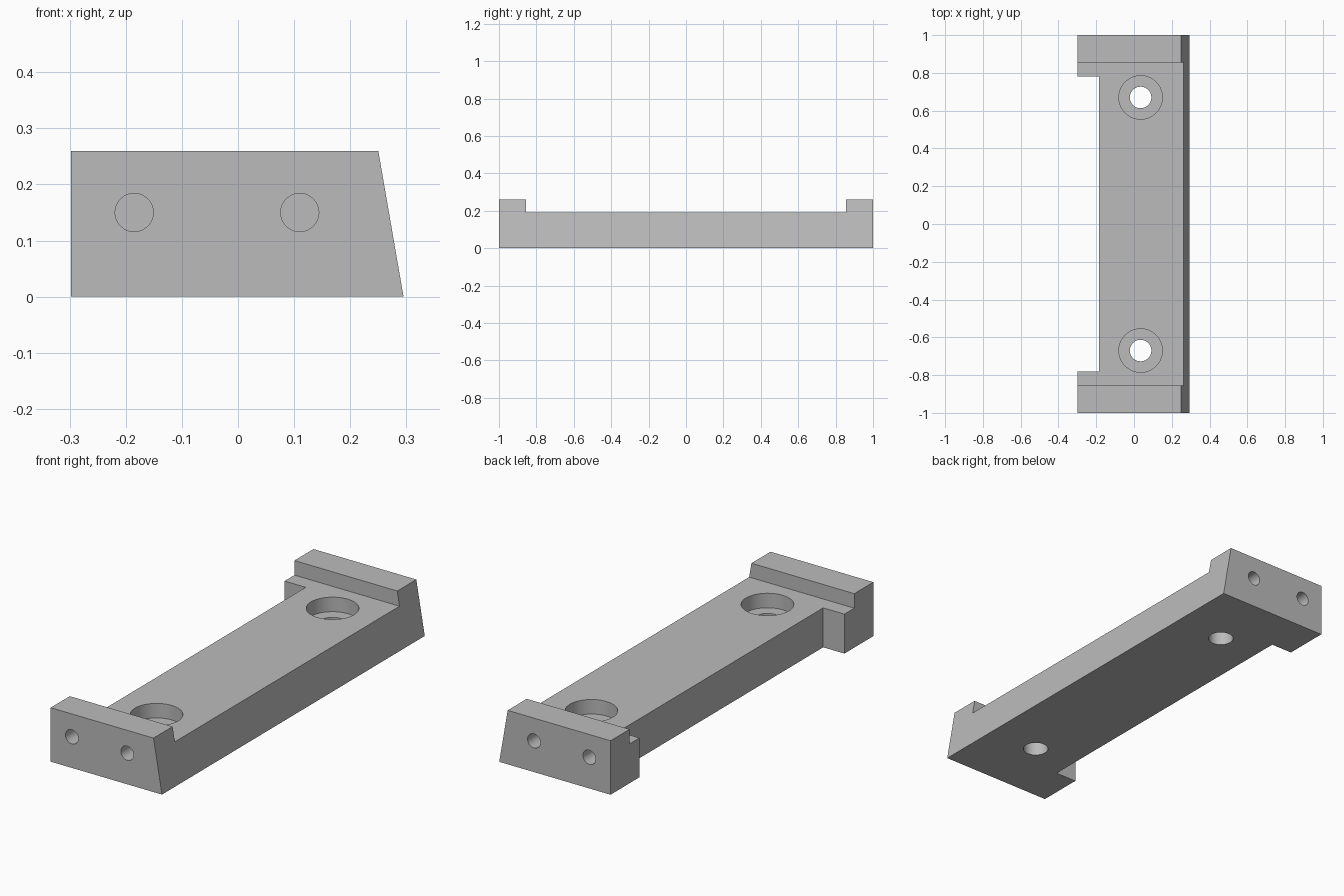
import bpy
import bmesh
from math import pi, radians
from mathutils import Matrix

if "Cube" in bpy.data.objects:
    bpy.data.objects.remove(bpy.data.objects["Cube"], do_unlink=True)

# Overall dimensions
HALF_LENGTH, HEIGHT, DECK = 1.0, 0.26, 0.19
LEFT, RIGHT_BASE, RIGHT_TOP = -0.298, 0.295, 0.25
NOTCH_X, NOTCH_Y, LIP_Y = -0.185, 0.78, 0.855
BOLT_X, BOLT_Y, SEAT_Z = 0.035, 0.67, 0.12
PIN_Z, PIN_DEPTH = 0.15, 0.2


def make_object(name, bm):
    bmesh.ops.recalc_face_normals(bm, faces=bm.faces)
    mesh = bpy.data.meshes.new(name)
    bm.to_mesh(mesh)
    bm.free()
    obj = bpy.data.objects.new(name, mesh)
    bpy.context.collection.objects.link(obj)
    return obj


def box(name, x, y, z):
    bm = bmesh.new()
    centre = [(a + b) / 2 for a, b in (x, y, z)]
    size = [b - a for a, b in (x, y, z)]
    bmesh.ops.create_cube(bm, size=1, matrix=Matrix.Translation(centre) @ Matrix.Diagonal((*size, 1)))
    return make_object(name, bm)


def cylinder(name, centre, radius, depth, along_y=False):
    bm = bmesh.new()
    turn = Matrix.Rotation(pi / 2 if along_y else 0, 4, "X")
    bmesh.ops.create_cone(bm, cap_ends=True, segments=64, radius1=radius, radius2=radius,
                          depth=depth, matrix=Matrix.Translation(centre) @ turn)
    return make_object(name, bm)


# Bar with one sloping side, extruded along its length
bm = bmesh.new()
profile = [(LEFT, 0), (RIGHT_BASE, 0), (RIGHT_TOP, HEIGHT), (LEFT, HEIGHT)]
face = bm.faces.new([bm.verts.new((x, -HALF_LENGTH, z)) for x, z in profile])
extruded = bmesh.ops.extrude_face_region(bm, geom=[face])["geom"]
bmesh.ops.translate(bm, vec=(0, 2 * HALF_LENGTH, 0),
                    verts=[v for v in extruded if isinstance(v, bmesh.types.BMVert)])
bracket = make_object("mounting_bracket", bm)

# Lowered deck between the end lips, and the long side notch
cutters = [
    box("deck_cutter", (-1, 1), (-LIP_Y, LIP_Y), (DECK, 1)),
    box("notch_cutter", (-1, NOTCH_X), (-NOTCH_Y, NOTCH_Y), (-1, 1)),
]

# Counterbored bolt holes and blind pin holes at both ends
for side in (-1, 1):
    y = side * BOLT_Y
    cutters.append(cylinder("bolt_cutter", (BOLT_X, y, 0), 0.057, 1))
    cutters.append(cylinder("counterbore_cutter", (BOLT_X, y, SEAT_Z + 0.25), 0.115, 0.5))
    for x in (-0.185, 0.11):
        cutters.append(cylinder("pin_cutter", (x, side * HALF_LENGTH, PIN_Z), 0.034, 2 * PIN_DEPTH, True))

bpy.context.view_layer.objects.active = bracket
for cutter in cutters:
    cutter.hide_render = True
    cut = bracket.modifiers.new(cutter.name, "BOOLEAN")
    cut.operation = "DIFFERENCE"
    cut.solver = "EXACT"
    cut.object = cutter
    bpy.ops.object.modifier_apply(modifier=cut.name)
    bpy.data.objects.remove(cutter, do_unlink=True)

# Plain grey finish
grey = bpy.data.materials.new("grey")
grey.use_nodes = True
grey.diffuse_color = (0.5, 0.5, 0.5, 1)
grey.node_tree.nodes["Principled BSDF"].inputs["Base Color"].default_value = grey.diffuse_color
bracket.data.materials.clear()
bracket.data.materials.append(grey)

# Smooth hole walls, crisp edges
bpy.ops.object.select_all(action="DESELECT")
bracket.select_set(True)
bpy.ops.object.shade_smooth_by_angle(angle=radians(30))
